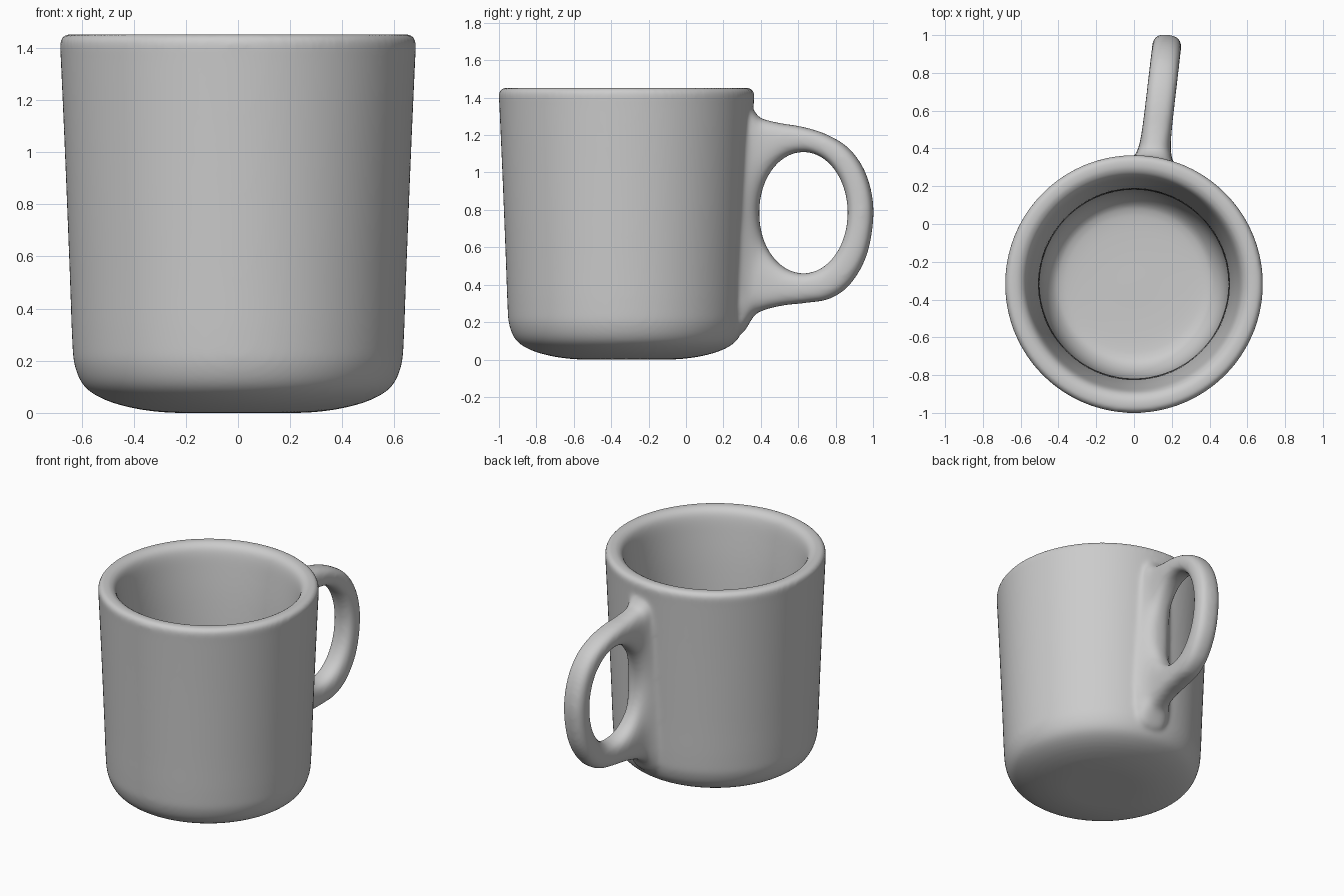
import bpy, bmesh, math

if "Cube" in bpy.data.objects:
    bpy.data.objects.remove(bpy.data.objects["Cube"])

CY = -0.318          # centre of the cup on y
SLANT = 0.117        # sideways lean of the handle per unit y


def spline(pts, steps, closed=False):
    """Catmull-Rom curve through 2D points."""
    n = len(pts)
    get = (lambda i: pts[i % n]) if closed else (lambda i: pts[max(0, min(n - 1, i))])
    out = []
    for i in range(n if closed else n - 1):
        a, b, c, d = (get(i + k) for k in (-1, 0, 1, 2))
        for s in range(steps):
            t = s / steps
            out.append(tuple(0.5 * (2 * b[k] + (c[k] - a[k]) * t
                       + (2 * a[k] - 5 * b[k] + 4 * c[k] - d[k]) * t * t
                       + (3 * b[k] - a[k] - 3 * c[k] + d[k]) * t ** 3) for k in (0, 1)))
    if not closed:
        out.append(pts[-1])
    return out


def make_object(name, rings, wrap):
    """Skin equal-length closed rings of points."""
    bm = bmesh.new()
    rows = [[bm.verts.new(p) for p in r] for r in rings]
    n = len(rows[0])
    for i in range(len(rows) if wrap else len(rows) - 1):
        a, b = rows[i], rows[(i + 1) % len(rows)]
        for j in range(n):
            k = (j + 1) % n
            bm.faces.new((a[j], a[k], b[k], b[j]))
    bmesh.ops.remove_doubles(bm, verts=bm.verts, dist=1e-5)
    bmesh.ops.recalc_face_normals(bm, faces=bm.faces)
    for f in bm.faces:
        f.smooth = True
    me = bpy.data.meshes.new(name)
    bm.to_mesh(me)
    bm.free()
    ob = bpy.data.objects.new(name, me)
    bpy.context.collection.objects.link(ob)
    return ob


# Cup: revolved profile, outside bottom -> rim -> inside floor
profile = [(0, 0), (0.15, 0), (0.28, 0.002), (0.40, 0.018), (0.51, 0.05), (0.588, 0.10),
           (0.626, 0.18), (0.636, 0.28), (0.646, 0.55), (0.664, 1.0), (0.680, 1.36),
           (0.683, 1.415), (0.674, 1.443), (0.645, 1.453), (0.61, 1.449), (0.582, 1.43),
           (0.565, 1.39), (0.55, 1.30), (0.526, 1.1), (0.507, 0.85), (0.50, 0.6),
           (0.496, 0.4), (0.478, 0.27), (0.435, 0.185), (0.37, 0.15), (0.2, 0.14), (0, 0.14)]
SEG = 128
cup = make_object("mug", [[(r * math.cos(2 * math.pi * j / SEG),
                            CY + r * math.sin(2 * math.pi * j / SEG), max(z, 0))
                           for j in range(SEG)] for r, z in spline(profile, 4)], False)

# Handle: loop between an oval hole and an outer outline (y, z), buried in the cup wall
outer = [(1.002, 0.79), (0.967, 0.98), (0.88, 1.12), (0.76, 1.20), (0.63, 1.243),
         (0.50, 1.265), (0.40, 1.29), (0.31, 1.325), (0.22, 0.785), (0.27, 0.16),
         (0.375, 0.245), (0.50, 0.285), (0.64, 0.302), (0.77, 0.325), (0.88, 0.405),
         (0.968, 0.565)]
outline = spline(outer, 6, True)
rings = []
for i, (oy, oz) in enumerate(outline):
    t = 2 * math.pi * i / len(outline)
    iy, iz = 0.628 + 0.237 * math.cos(t), 0.785 + 0.324 * math.sin(t)
    ring = []
    for j in range(28):
        a = 2 * math.pi * j / 28
        c, s = math.cos(a), math.sin(a)
        u = 0.5 + 0.5 * math.copysign(abs(c) ** 0.75, c)
        dx = 0.077 * math.copysign(abs(s) ** 0.75, s)
        y, z = iy + (oy - iy) * u, iz + (oz - iz) * u
        dx *= 1 + 0.8 * math.exp(-(max(y, 0.30) - 0.30) / 0.05)   # flare at the wall
        ring.append((0.11 + SLANT * (y - 0.4) + dx, y - SLANT * dx, z))
    rings.append(ring)
handle = make_object("handle_helper", rings, True)
handle.hide_render = True
handle.hide_set(True)

# Fuse handle and cup into one softly blended surface
union = cup.modifiers.new("join_handle", 'BOOLEAN')
union.operation, union.object, union.solver = 'UNION', handle, 'EXACT'
remesh = cup.modifiers.new("fuse", 'REMESH')
remesh.mode, remesh.voxel_size, remesh.use_smooth_shade = 'VOXEL', 0.0125, True
smooth = cup.modifiers.new("soften", 'SMOOTH')
smooth.factor, smooth.iterations = 0.5, 14
